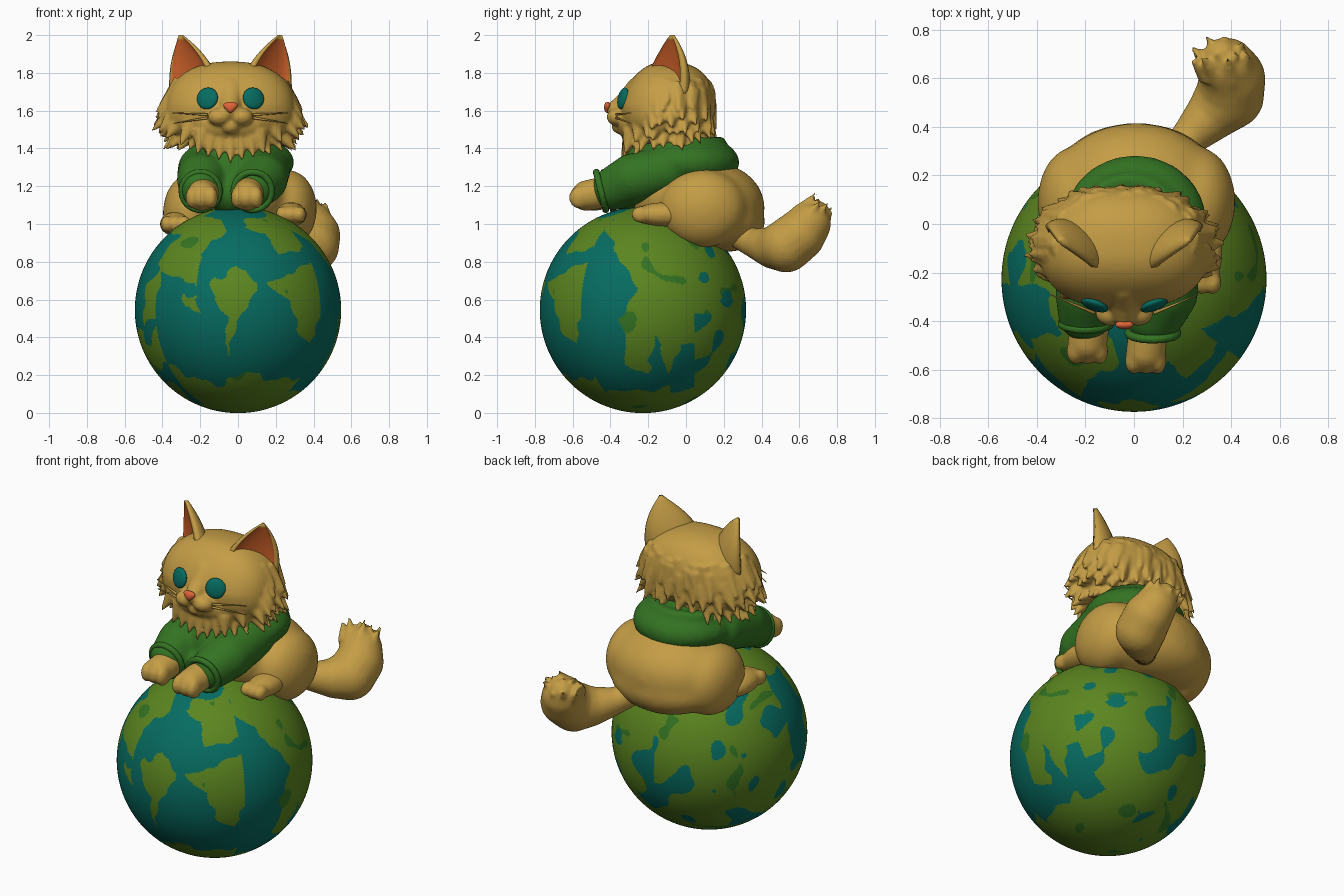
import bpy, bmesh, math, random
from mathutils import Vector, Matrix, noise

if "Cube" in bpy.data.objects:
    bpy.data.objects.remove(bpy.data.objects["Cube"])
random.seed(4)

def material(name, rgb):
    m = bpy.data.materials.new(name)
    m.diffuse_color = (*rgb, 1)
    m.use_nodes = True
    m.node_tree.nodes["Principled BSDF"].inputs["Base Color"].default_value = m.diffuse_color
    return m

FUR = material("tan fur", (0.55, 0.335, 0.06))
SHIRT = material("shirt green", (0.033, 0.17, 0.016))
LAND = material("land green", (0.105, 0.235, 0.014))
SEA = material("teal", (0.002, 0.15, 0.12))
EAR = material("inner ear orange", (0.62, 0.12, 0.022))
NOSE = material("nose orange", (0.75, 0.13, 0.04))

def finish(name, bm, *mats):
    me = bpy.data.meshes.new(name)
    bmesh.ops.recalc_face_normals(bm, faces=bm.faces)
    for f in bm.faces:
        f.smooth = True
    bm.to_mesh(me)
    bm.free()
    for m in mats:
        me.materials.append(m)
    ob = bpy.data.objects.new(name, me)
    bpy.context.collection.objects.link(ob)
    return ob

def ellipsoid(bm, c, r, rot=Matrix(), sub=3):
    m = Matrix.Translation(c) @ rot @ Matrix.Diagonal((*r, 1))
    bmesh.ops.create_icosphere(bm, subdivisions=sub, radius=1, matrix=m)

def chain(pts, steps=7):
    """Spheres strung along a path of (x, y, z, radius) points."""
    mix = [[u + (v - u) * i / steps for u, v in zip(a, b)]
           for a, b in zip(pts, pts[1:]) for i in range(steps + 1)]
    return [(p[:3], [p[3]] * 3) for p in mix]

def blob(name, mat, parts, voxel=0.016, smooth=5, bm=None):
    """Overlapping solids fused into one soft skin."""
    bm = bm or bmesh.new()
    for c, r in parts:
        ellipsoid(bm, c, r)
    ob = finish(name, bm, mat)
    rm = ob.modifiers.new("fuse", 'REMESH')
    rm.mode, rm.voxel_size, rm.use_smooth_shade = 'VOXEL', voxel, True
    ob.modifiers.new("soften", 'SMOOTH').iterations = smooth

def tuft(bm, base, d, length, radius):
    d = Vector(d).normalized()
    m = Matrix.Translation(Vector(base) + d * length * 0.4) @ d.to_track_quat('Z', 'Y').to_matrix().to_4x4()
    bmesh.ops.create_cone(bm, cap_ends=True, segments=8, radius1=radius, radius2=0.002, depth=length, matrix=m)

# Globe with land outlines drawn on the front (x, z) and the right side (y, z)
FRONT = [
    [(-.12, .7), (0, .78), (.1, .69), (.04, .55), (-.06, .31), (-.06, .5), (-.12, .6)],
    [(-.56, .62), (-.56, .75), (-.45, .9), (-.2, 1.07), (-.06, .98), (-.14, .9), (-.2, .8),
     (-.22, .66), (-.32, .72), (-.4, .74), (-.44, .62)],
    [(.16, .68), (.28, .76), (.54, .82), (.56, .6), (.44, .5), (.38, .36), (.29, .48), (.28, .58)],
    [(.02, 1.0), (.15, .96), (.2, .84), (.36, .88), (.47, .8), (.42, .95), (.2, 1.08)],
    [(-.45, .3), (-.28, .2), (-.12, .14), (.05, .21), (.2, .17), (.4, .2), (.3, -.1), (-.3, -.1)],
    [(-.3, .63), (-.22, .62), (-.2, .54), (-.24, .54)]]
RIGHT = [
    [(-.42, .97), (-.35, .8), (-.24, .66), (-.35, .5), (-.32, .26), (-.2, .2), (-.17, .42), (-.1, .22),
     (-.02, .36), (.12, .38), (.28, .5), (.5, .8), (.2, 1.2), (-.3, 1.2)],
    [(-.5, .1), (-.3, .13), (0, .12), (.25, .28), (.2, .1), (0, -.1), (-.5, -.1)]]
GC, GR = Vector((0, -0.228, 0.545)), 0.546

def inside(poly, u, v):
    edges = zip(poly, poly[1:] + poly[:1])
    return sum((b > v) != (d > v) and u < (c - a) * (v - b) / (d - b) + a for (a, b), (c, d) in edges) % 2

def globe_colour(p):
    n = (p - GC) / GR
    q = p + noise.noise_vector(n * 7) * 0.035
    wave = noise.noise(n * 3.6 + Vector((3, 1, 7)))
    if -n.y > abs(n.x) * 0.75:
        land = any(inside(s, q.x, q.z) for s in FRONT)
    elif n.x > 0 and n.y < 0.5:
        land = any(inside(s, q.y, q.z) for s in RIGHT)
    elif n.x < 0 and n.y < 0.1:
        land = not (-0.46 < q.y < -0.25 and 0.45 < q.z < 0.95) and wave < 0.28
    else:
        land = wave < (0.14 if q.z < 0.6 and n.x > 0 else 0.3)
    return (2 if noise.noise(n * 4) > 0.44 else 0) if land else 1

bm = bmesh.new()
ellipsoid(bm, GC, (GR,) * 3, sub=7)
for f in bm.faces:
    f.material_index = globe_colour(f.calc_center_median())
finish("globe", bm, LAND, SEA, SHIRT)
# Body with haunches and hind feet
blob("body", FUR, [
    ((0.01, 0.10, 1.09), (0.375, 0.32, 0.25)), ((0, -0.08, 1.15), (0.25, 0.22, 0.2)),
    ((0.265, 0.09, 1.08), (0.155, 0.23, 0.21)), ((-0.25, 0.09, 1.06), (0.15, 0.23, 0.21)),
    ((0.01, 0.22, 1.01), (0.32, 0.2, 0.16))], 0.018, 22)
for side, x, y, z in (("right", 0.28, -0.19, 1.05), ("left", -0.33, -0.13, 1.0)):
    blob(side + "_hind_foot", FUR, [((x, y + 0.07, z), (0.085, 0.16, 0.065))]
         + [((x + dx, y - 0.05, z), (0.036, 0.05, 0.045)) for dx in (-0.045, 0, 0.045)], 0.011, 7)
# Tail, thin at the root with a tufted tip
bm = bmesh.new()
for i in range(14):
    a, r = i * 2.4, 0.09 * math.sqrt(i / 14)
    base = (0.37 + r * math.cos(a), 0.65 + r * math.sin(a) * 0.7, 1.02 - r * math.sin(a) * 0.6)
    tuft(bm, base, (-0.3 + 0.4 * math.cos(a), 0.6, 0.75), random.uniform(0.13, 0.18), 0.05)
blob("tail", FUR, chain([
    (0.15, 0.27, 0.94, 0.065), (0.24, 0.37, 0.895, 0.08), (0.33, 0.46, 0.875, 0.112), (0.395, 0.53, 0.885, 0.142),
    (0.405, 0.60, 0.94, 0.137), (0.385, 0.65, 1.0, 0.118), (0.36, 0.69, 1.05, 0.075)]), 0.011, 4, bm)
# Shirt: torso, sleeves and collar fold
rim = [math.tau * i / 24 for i in range(25)]
shirt = [((0.005, 0.01, 1.325), (0.295, 0.275, 0.15)), ((-0.03, -0.16, 1.25), (0.22, 0.19, 0.21)),
         ((-0.03, -0.26, 1.16), (0.13, 0.14, 0.12))]
shirt += chain([(0.15, -0.08, 1.29, 0.13), (0.13, -0.28, 1.24, 0.135), (0.085, -0.38, 1.19, 0.118)])
shirt += chain([(-0.19, -0.08, 1.29, 0.13), (-0.19, -0.28, 1.24, 0.135), (-0.2, -0.37, 1.19, 0.115)])
shirt += chain([(-0.02 + 0.2 * math.cos(a), -0.02 + 0.2 * math.sin(a), 1.43, 0.035) for a in rim], 2)
blob("shirt", SHIRT, shirt)
# Front arms with cuffs, paws and toes
for side, x, y, cx in (("right", 0.048, -0.535, 0.078), ("left", -0.192, -0.495, -0.198)):
    blob(side + "_cuff", SHIRT, chain([(cx + 0.1 * math.cos(a), y + 0.085 - 0.025 * math.sin(a),
                                        1.175 + 0.1 * math.sin(a), 0.02) for a in rim], 2), 0.01, 4)
    blob(side + "_front_paw", FUR, chain([(x + 0.02, y + 0.15, 1.18, 0.085), (x, y + 0.01, 1.15, 0.082)])
         + [((x + dx, y - 0.03, 1.14), (0.036, 0.055, 0.06)) for dx in (-0.05, 0, 0.05)], 0.011, 8)

# Head: squared ellipsoid, wider at the cheeks, with a sloping brow
HC, P = Vector((-0.04, -0.10, 1.63)), 2.4

def head_point(d):
    d = Vector(d).normalized()
    q = d / sum(abs(v) ** P for v in d) ** (1 / P)
    slope = 1 - 0.25 * max(q.z, 0) if q.y < 0 else 1
    return HC + Vector((q.x * 0.345 * (1.0 - 0.1 * q.z), q.y * 0.25 * slope, q.z * 0.23))

bm = bmesh.new()
bmesh.ops.create_icosphere(bm, subdivisions=5, radius=1)
for v in bm.verts:
    v.co = head_point(v.co)
# shaggy cheeks, ruff and back of the head, leaving the face clear
for row, lift in enumerate((0.5, 0.25, 0.0, -0.25, -0.55, -1.0)):
    for i in range(24):
        a = math.tau * (i + 0.5 * (row % 2)) / 24 + random.uniform(-.08, .08)
        d = Vector((math.sin(a), -math.cos(a), lift + random.uniform(-.1, .1)))
        if d.y > (0.0, -0.2, -0.38, -0.55, -0.8, -2)[row]:
            tuft(bm, head_point(d) - d.normalized() * 0.035, (d.x * (0.5 + 0.4 * abs(d.x) ** 3), d.y * 0.4, -0.8),
                 random.uniform(0.12, 0.17), random.uniform(0.045, 0.06))
for i in range(-3, 4):
    tuft(bm, (HC.x + i * 0.05, -0.29, 1.47), (i * 0.09, -0.35, -1), 0.19 - abs(i) * 0.02, 0.055)
# muzzle, chin and bridge
face = [((HC.x + s * 0.058, -0.365, 1.567), (0.062, 0.055, 0.048)) for s in (-1, 1)]
face += [((HC.x, -0.345, 1.52), (0.055, 0.05, 0.045)), ((HC.x, -0.29, 1.53), (0.19, 0.075, 0.09))]
face += chain([(HC.x, -0.24, 1.70, 0.085), (HC.x, -0.31, 1.64, 0.065), (HC.x, -0.37, 1.605, 0.05)])
blob("head", FUR, face, 0.0095, 5, bm)
# Nose and whiskers
bm = bmesh.new()
ellipsoid(bm, (HC.x, -0.415, 1.617), (0.045, 0.019, 0.03))
for v in bm.verts:
    v.co.x = HC.x + (v.co.x - HC.x) * (0.75 + (v.co.z - 1.617) * 14)
finish("nose", bm, NOSE)
bm = bmesh.new()
for s, dz in ((-1, -0.16), (-1, 0.05), (1, -0.16), (1, 0.05)):
    tuft(bm, (HC.x + s * 0.14, -0.36, 1.575 + dz * 0.1), (s, 0.42, dz), 0.2, 0.007)
finish("whiskers", bm, FUR)

def ear(s, name):
    """Crescent cross-sections rising to a point, coloured on the hollow side."""
    bm = bmesh.new()
    rot = Matrix.Rotation(s * math.radians(40), 3, 'Z')
    rings, n, k = [], 14, 12
    for i in range(n + 1):
        t = i / n
        w, d = 0.155 * (1 - t ** 2.3) + 0.008, 0.10 * (1 - t ** 1.5) + 0.01
        c = Vector((HC.x + s * (0.2 + 0.06 * t * t), -0.115 + 0.045 * t, 1.69 + 0.31 * t))
        arc = [math.pi * j / k for j in range(k + 1)]
        pts = [(w * math.cos(a), d * math.sin(a)) for a in arc]
        pts += [(-0.82 * w * math.cos(a), 0.35 * d * math.sin(a) - 0.014) for a in arc]
        rings.append([bm.verts.new(c + rot @ Vector((x, y, 0))) for x, y in pts])
    m = len(rings[0])
    for h, (lo, hi) in enumerate(zip(rings, rings[1:])):
        for j in range(m):
            f = bm.faces.new((lo[j], lo[(j + 1) % m], hi[(j + 1) % m], hi[j]))
            f.material_index = int(k < j < m - 1 and h < n - 1)
    bm.faces.new(rings[-1])
    bm.faces.new(rings[0][::-1])
    finish(name, bm, FUR, EAR)

for s, side in ((-1, "left"), (1, "right")):
    ear(s, side + "_ear")
    # eyes sit just proud of the face
    bm = bmesh.new()
    dx, dz = 0.122 / 0.345, 0.033 / 0.23
    y = HC.y - 0.25 * (1 - 0.25 * dz) * (1 - dx ** P - dz ** P) ** (1 / P)
    rot = Vector((s * 0.36, -1, 0.25)).to_track_quat('Z', 'Y').to_matrix().to_4x4()
    ellipsoid(bm, (HC.x + s * 0.122, y - 0.003, 1.665), (0.059, 0.059, 0.02), rot)
    finish(side + "_eye", bm, SEA)
